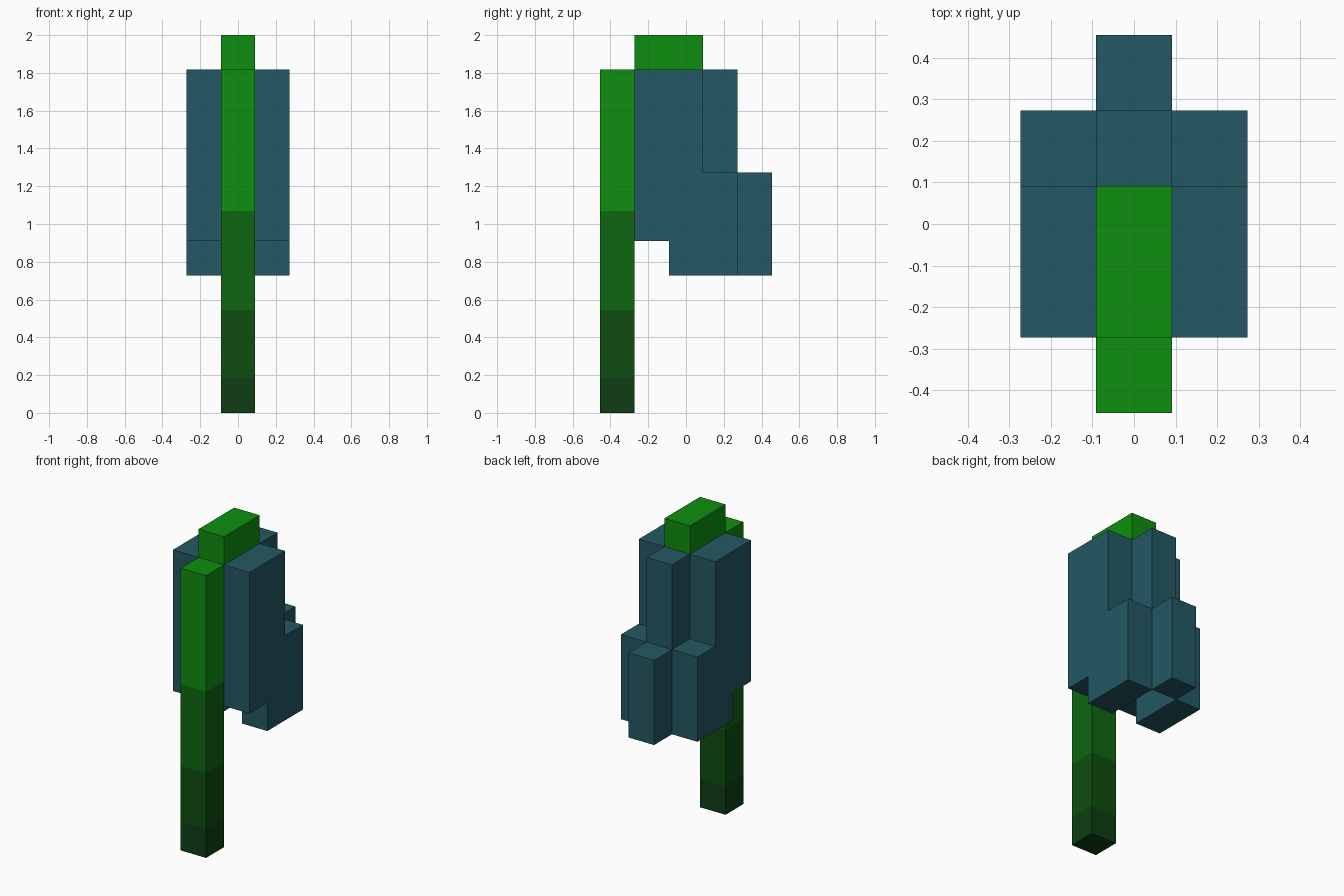
import bpy, bmesh

old = bpy.data.objects.get("Cube")
if old:
    bpy.data.objects.remove(old, do_unlink=True)

U = 2 / 11  # one block; the plant is 3 x 5 x 11 blocks


def material(name, rgb):
    m = bpy.data.materials.new(name)
    m.use_nodes = True
    m.diffuse_color = (*rgb, 1)
    m.node_tree.nodes["Principled BSDF"].inputs["Base Color"].default_value = (*rgb, 1)
    return m


blue = material("petal blue", (0.017, 0.098, 0.127))
greens = [
    material("root green", (0.0044, 0.048, 0.006)),
    material("dark green", (0.0044, 0.076, 0.0052)),
    material("mid green", (0.0044, 0.133, 0.0052)),
    material("bright green", (0.0044, 0.275, 0.0044)),
]


def prism(name, x0, x1, profile, mats, cuts=()):
    """Extrude a side profile of (y, z) block points from x0 to x1; cut bands at heights."""
    bm = bmesh.new()
    face = bm.faces.new([bm.verts.new((x0 * U, (y - 2.5) * U, z * U)) for y, z in profile])
    ext = bmesh.ops.extrude_face_region(bm, geom=[face], use_keep_orig=True)
    moved = [g for g in ext["geom"] if isinstance(g, bmesh.types.BMVert)]
    bmesh.ops.translate(bm, vec=((x1 - x0) * U, 0, 0), verts=moved)
    for h in cuts:
        bmesh.ops.bisect_plane(bm, geom=bm.verts[:] + bm.edges[:] + bm.faces[:],
                               plane_co=(0, 0, h), plane_no=(0, 0, 1))
    bmesh.ops.recalc_face_normals(bm, faces=bm.faces[:])
    # Colour bands by height
    for f in bm.faces:
        f.material_index = sum(f.calc_center_median().z > h for h in cuts)
    mesh = bpy.data.meshes.new(name)
    bm.to_mesh(mesh)
    bm.free()
    for m in mats:
        mesh.materials.append(m)
    ob = bpy.data.objects.new(name, mesh)
    bpy.context.collection.objects.link(ob)
    return ob


def rect(y0, y1, z0, z1):
    return [(y0, z0), (y1, z0), (y1, z1), (y0, z1)]


# Stem with four green bands, and the cap that holds the flower
prism("stem", -0.5, 0.5, rect(0, 1, 0, 10), greens, cuts=(0.185, 0.545, 1.07))
prism("flower_cap", -0.5, 0.5, rect(1, 3, 10, 11), [greens[3]])

# Stepped side petals, flaring at the back
side = [(1, 5), (2, 5), (2, 4), (4, 4), (4, 7), (3, 7), (3, 10), (1, 10)]
for label, s in (("left", 1), ("right", -1)):
    prism(label + "_petal", s * 0.5, s * 1.5, side, [blue])

# Front petal behind the stem, and the two-step back petal; the bell is open below
prism("front_petal", -0.5, 0.5, rect(1, 2, 5, 10), [blue])
prism("back_petal_upper", -0.5, 0.5, rect(3, 4, 7, 10), [blue])
prism("back_petal_lower", -0.5, 0.5, rect(4, 5, 4, 7), [blue])
